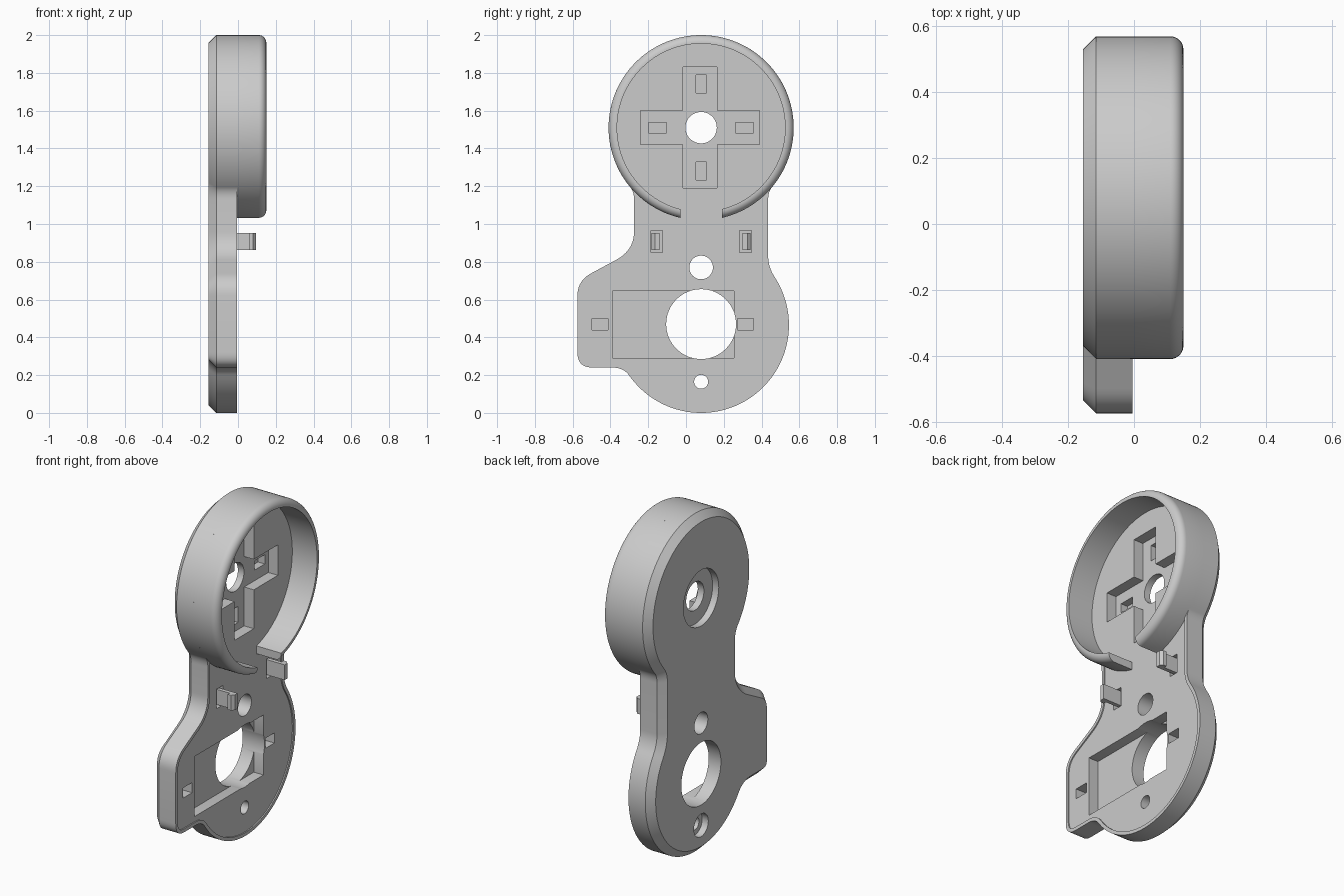
import bpy, bmesh, math
from mathutils import Vector

if "Cube" in bpy.data.objects:
    bpy.data.objects.remove(bpy.data.objects["Cube"])

CY, CUP_Z, LOW_Z = 0.08, 1.51, 0.465
BACK, TOP, FLOOR = -0.155, -0.005, -0.012


def arc(cy, cz, r, a0, a1, n):
    return [(cy + r * math.cos(math.radians(a0 + (a1 - a0) * i / n)),
             cz + r * math.sin(math.radians(a0 + (a1 - a0) * i / n))) for i in range(n + 1)]


def bend(a, b, c, n=10):
    a, b, c = Vector(a), Vector(b), Vector(c)
    return [tuple(a * (1 - t) ** 2 + b * 2 * t * (1 - t) + c * t * t)
            for t in (i / n for i in range(n + 1))]


def inset(pts, d):
    out = []
    for i, p in enumerate(pts):
        p = Vector(p)
        e1 = (p - Vector(pts[i - 1])).normalized()
        e2 = (Vector(pts[(i + 1) % len(pts)]) - p).normalized()
        n1, n2 = Vector((-e1.y, e1.x)), Vector((-e2.y, e2.x))
        m = (n1 + n2).normalized()
        out.append(tuple(p + m * d / m.dot(n1)))
    return out


def loft(name, loops, capped=True):
    """Skin a list of 3D loops; close the ends with caps, or join last to first."""
    bm = bmesh.new()
    rows = [[bm.verts.new(p) for p in loop] for loop in loops]
    pairs = list(zip(rows, rows[1:]))
    if capped:
        bm.faces.new(rows[0])
        bm.faces.new(rows[-1])
    else:
        pairs.append((rows[-1], rows[0]))
    for a, b in pairs:
        for i in range(len(a)):
            j = (i + 1) % len(a)
            bm.faces.new((a[i], a[j], b[j], b[i]))
    bmesh.ops.recalc_face_normals(bm, faces=bm.faces)
    me = bpy.data.meshes.new(name)
    bm.to_mesh(me)
    bm.free()
    ob = bpy.data.objects.new(name, me)
    bpy.context.collection.objects.link(ob)
    return ob


def at_x(pts, x):
    return [(x, y, z) for y, z in pts]


def cut(target, pts, x0, x1):
    cutter = loft("cutter", [at_x(pts, x0), at_x(pts, x1)])
    cutter.hide_render = True
    mod = target.modifiers.new("cut", 'BOOLEAN')
    mod.operation, mod.solver, mod.object = 'DIFFERENCE', 'EXACT', cutter
    bpy.context.view_layer.objects.active = target
    bpy.ops.object.modifier_apply(modifier=mod.name)
    bpy.data.objects.remove(cutter)


def rect(y0, y1, z0, z1):
    return [(y0, z0), (y1, z0), (y1, z1), (y0, z1)]


def slot(y, z, w, h):
    return rect(y - w / 2, y + w / 2, z - h / 2, z + h / 2)


def circle(z, r, n=64):
    return arc(CY, z, r, 0, 360, n)[:-1]


# Base plate outline: cup circle, neck, side lug, lower circle
outline = (arc(CY, CUP_Z, 0.49, -40, 220, 90)
           + bend((-0.295, 1.195), (-0.275, 1.171), (-0.275, 1.13))[1:]
           + bend((-0.275, 0.96), (-0.275, 0.861), (-0.37, 0.81))
           + bend((-0.50, 0.74), (-0.575, 0.70), (-0.575, 0.62))
           + bend((-0.575, 0.32), (-0.575, 0.24), (-0.495, 0.24))
           + bend((-0.39, 0.24), (-0.33, 0.24), (-0.301, 0.198))
           + arc(CY, LOW_Z, 0.465, 215, 393, 64)[1:]
           + bend((0.47, 0.718), (0.435, 0.772), (0.435, 0.83))[1:]
           + bend((0.435, 1.13), (0.435, 1.17), (0.455, 1.195))[:-1])
rim = inset(outline, 0.02)
plate = loft("base_plate", [at_x(inset(outline, 0.04), BACK), at_x(outline, -0.115),
                            at_x(outline, TOP), at_x(rim, TOP), at_x(rim, FLOOR)])

# Cross-shaped and rectangular recesses
cross = [(0.165, 1.19), (0.165, 1.42), (0.39, 1.42), (0.39, 1.60), (0.165, 1.60), (0.165, 1.83),
         (-0.015, 1.83), (-0.015, 1.60), (-0.24, 1.60), (-0.24, 1.42), (-0.015, 1.42), (-0.015, 1.19)]
cut(plate, cross, -0.075, 0.1)
cut(plate, rect(-0.39, 0.255, 0.29, 0.645), -0.075, 0.1)

# Blind slots
for y, z, w, h in ((-0.15, 1.51, 0.095, 0.055), (0.31, 1.51, 0.095, 0.055),
                   (CY, 1.74, 0.055, 0.095), (CY, 1.28, 0.055, 0.095)):
    cut(plate, slot(y, z, w, h), -0.12, 0.1)
for y in (-0.455, 0.315):
    cut(plate, slot(y, 0.47, 0.085, 0.06), -0.08, 0.1)
for y in (-0.155, 0.315):
    cut(plate, slot(y, 0.907, 0.062, 0.115), -0.05, 0.1)

# Through holes and rear counterbores
for z, r in ((CUP_Z, 0.083), (0.77, 0.0625), (0.47, 0.185), (0.165, 0.037)):
    cut(plate, circle(z, r), -0.3, 0.1)
for z, r in ((CUP_Z, 0.165), (0.165, 0.067)):
    cut(plate, circle(z, r), -0.3, -0.115)

# Cup wall with rounded lip, open at the bottom
profile = ([(0.49, FLOOR)]
           + [(0.45 + 0.04 * math.cos(t), 0.11 + 0.04 * math.sin(t))
              for t in (math.pi / 2 * i / 8 for i in range(9))]
           + [(0.445, 0.15), (0.445, FLOOR)])
wall = loft("cup_wall", [at_x(circle(CUP_Z, r, 128), x) for r, x in profile], capped=False)
cut(wall, rect(-0.03, 0.19, 0.9, 1.2), -0.1, 0.3)

# Pair of hooked clips, barbs facing outward
hook = [(-0.06, -0.14), (0.095, -0.14), (0.095, -0.165), (0.08, -0.182),
        (0.06, -0.182), (0.06, -0.163), (-0.06, -0.163)]
clips = []
for name, side in (("clip_left", 1), ("clip_right", -1)):
    pts = [(x, CY + side * (y - CY)) for x, y in hook]
    clips.append(loft(name, [[(x, y, z) for x, y in pts] for z in (0.863, 0.953)]))

# Smooth curved walls, keep hard edges
bpy.ops.object.select_all(action='DESELECT')
for ob in (plate, wall, *clips):
    ob.select_set(True)
bpy.context.view_layer.objects.active = plate
bpy.ops.object.shade_smooth_by_angle(angle=math.radians(30))
